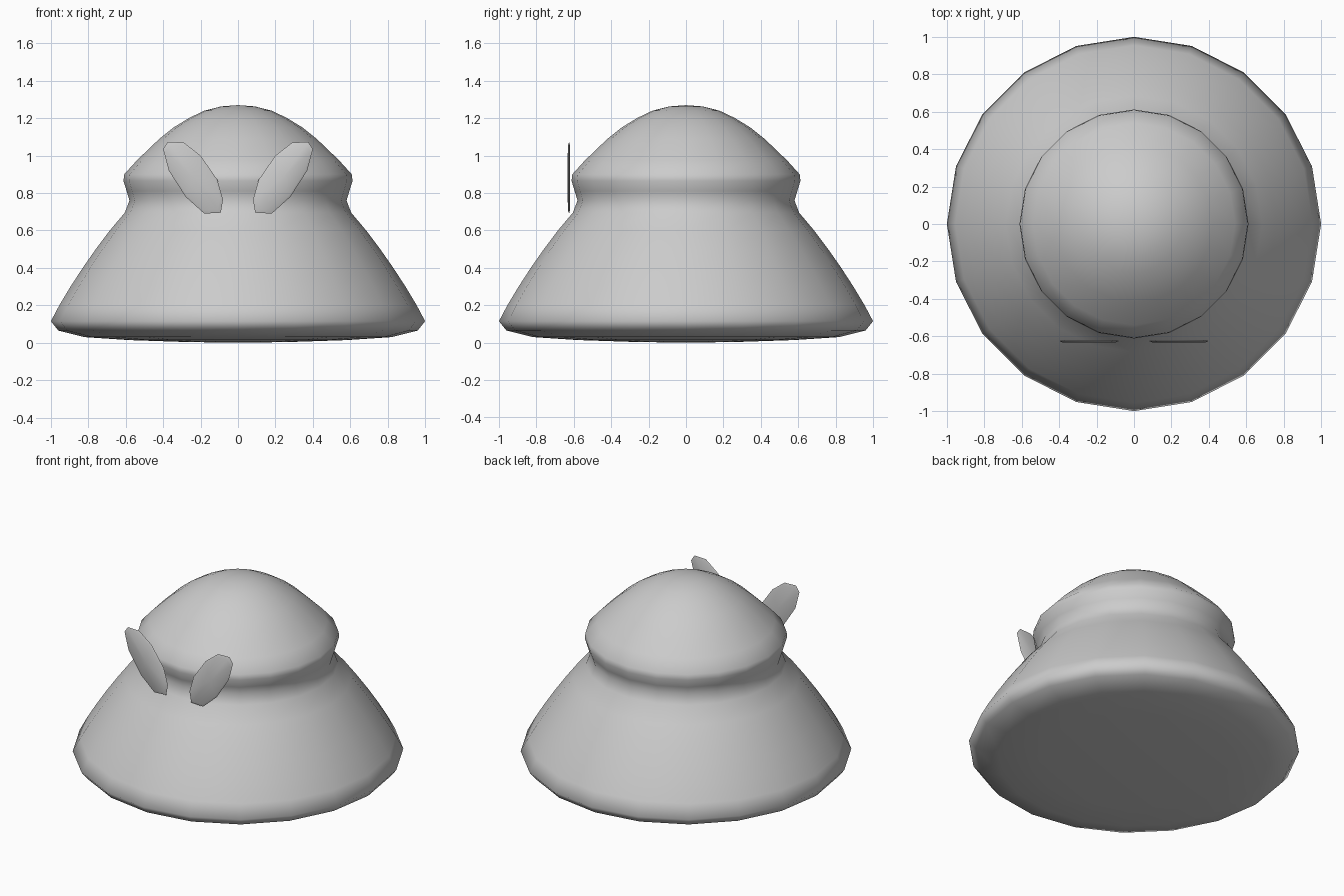
import bpy, bmesh, math

if "Cube" in bpy.data.objects:
    bpy.data.objects.remove(bpy.data.objects["Cube"])

grey = bpy.data.materials.new("plain grey")
grey.diffuse_color = (0.6, 0.6, 0.6, 1)
grey.use_nodes = True
grey.node_tree.nodes["Principled BSDF"].inputs["Base Color"].default_value = grey.diffuse_color


def finish(bm, name, angle):
    bmesh.ops.recalc_face_normals(bm, faces=bm.faces)
    me = bpy.data.meshes.new(name)
    bm.to_mesh(me)
    bm.free()
    me.materials.append(grey)
    ob = bpy.data.objects.new(name, me)
    bpy.context.collection.objects.link(ob)
    bpy.ops.object.select_all(action='DESELECT')
    ob.select_set(True)
    bpy.context.view_layer.objects.active = ob
    bpy.ops.object.shade_smooth_by_angle(angle=math.radians(angle))
    return ob


def loft(rings, name, angle, tip0=None, tip1=None):
    """Skin a stack of point rings, closed at each end by a tip point."""
    bm = bmesh.new()
    vs = [[bm.verts.new(p) for p in r] for r in rings]
    n = len(vs[0])
    for a, b in zip(vs, vs[1:]):
        for i in range(n):
            bm.faces.new((a[i], a[(i + 1) % n], b[(i + 1) % n], b[i]))
    for tip, ring in ((tip0, vs[0]), (tip1, vs[-1])):
        t = bm.verts.new(tip)
        for i in range(n):
            bm.faces.new((ring[i], ring[(i + 1) % n], t))
    return finish(bm, name, angle)


# Body: 20-sided turned form with flared skirt, neck groove and domed head
profile = [(0.28, 0.004), (0.58, 0.014), (0.82, 0.03), (0.96, 0.065), (1.0, 0.115),
           (0.955, 0.2), (0.895, 0.3), (0.83, 0.4), (0.76, 0.5), (0.685, 0.6),
           (0.605, 0.695), (0.58, 0.76), (0.595, 0.81), (0.612, 0.865),
           (0.608, 0.9), (0.54, 0.975), (0.42, 1.09), (0.345, 1.15),
           (0.26, 1.202), (0.18, 1.24), (0.09, 1.263)]
SIDES = 20
rings = [[(r * math.cos(2 * math.pi * i / SIDES), r * math.sin(2 * math.pi * i / SIDES), z)
          for i in range(SIDES)] for r, z in profile]
loft(rings, "body", 70, (0, 0, 0), (0, 0, 1.27))

# Eyes: thin slanted ten-sided lozenges floating in front of the head
outline = [(0.40, 1.035), (0.375, 1.073), (0.29, 1.07), (0.20, 1.0), (0.11, 0.87),
           (0.08, 0.765), (0.092, 0.695), (0.18, 0.69), (0.28, 0.78), (0.37, 0.92)]
CX, CZ = 0.24, 0.882
for side, label in ((-1, "left_eye"), (1, "right_eye")):
    eye = [[(side * (CX + (x - CX) * s), y, CZ + (z - CZ) * s) for x, z in outline]
           for s, y in ((0.9, -0.620), (1.0, -0.625), (0.9, -0.632))]
    loft(eye, label, 60, (side * CX, -0.620, CZ), (side * CX, -0.633, CZ))
